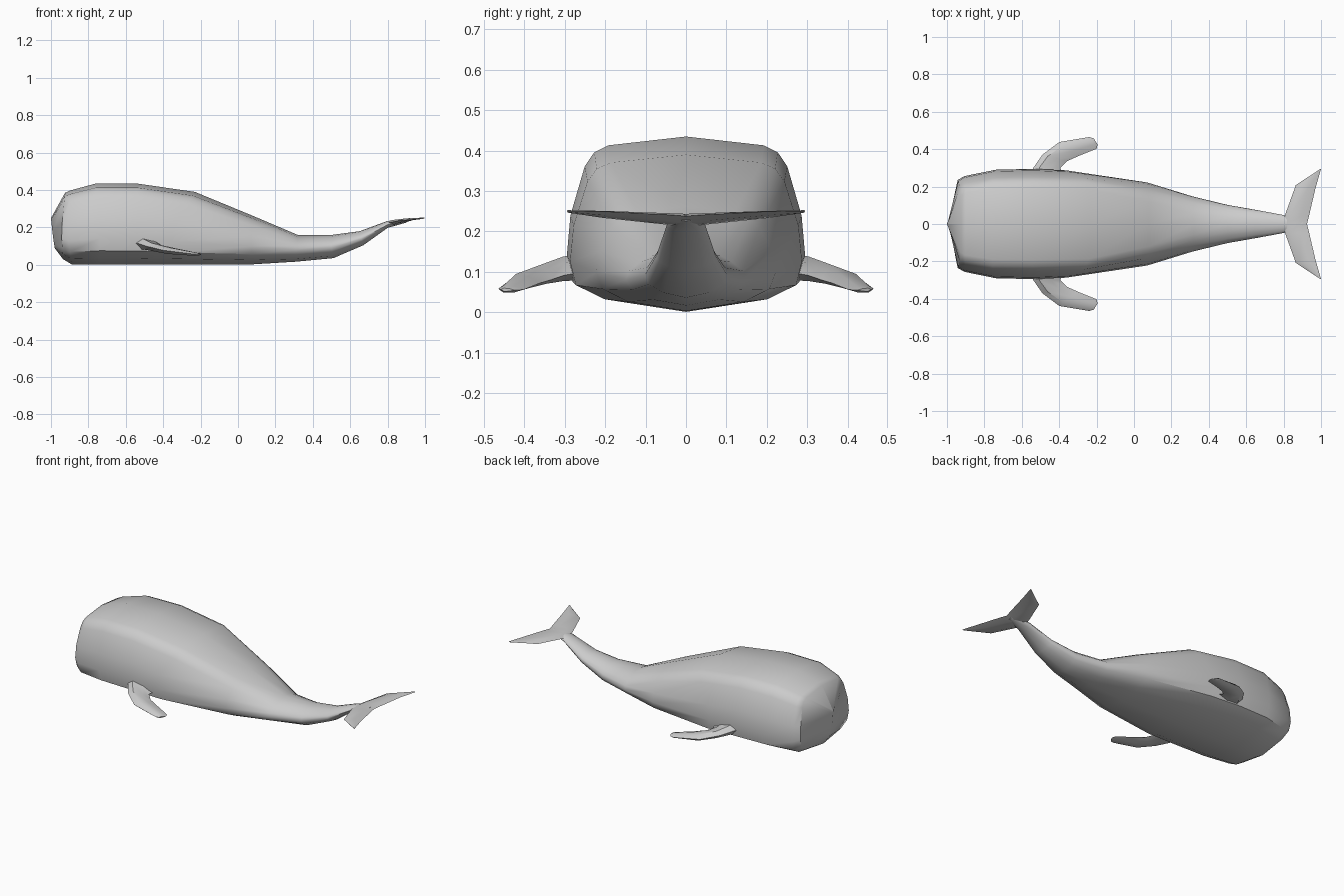
import bpy, bmesh, math

if "Cube" in bpy.data.objects:
    bpy.data.objects.remove(bpy.data.objects["Cube"])


def loft(name, rings, mirror=False):
    """Skin a list of closed rings, cap both ends."""
    bm = bmesh.new()
    vr = [[bm.verts.new(p) for p in r] for r in rings]
    n = len(vr[0])
    for a, b in zip(vr, vr[1:]):
        for i in range(n):
            j = (i + 1) % n
            bm.faces.new((a[i], a[j], b[j], b[i]))
    bm.faces.new(vr[0])
    bm.faces.new(vr[-1])
    bmesh.ops.recalc_face_normals(bm, faces=bm.faces)
    me = bpy.data.meshes.new(name)
    bm.to_mesh(me)
    bm.free()
    ob = bpy.data.objects.new(name, me)
    bpy.context.collection.objects.link(ob)
    bpy.ops.object.select_all(action='DESELECT')
    ob.select_set(True)
    bpy.context.view_layer.objects.active = ob
    bpy.ops.object.shade_smooth_by_angle(angle=math.radians(42))
    if mirror:
        m = ob.modifiers.new("mirror", 'MIRROR')
        m.use_axis = (False, True, False)
        m.use_clip = True
    return ob


# Half cross-sections (width fraction, height fraction), top to bottom
BOXY = [(0, 1), (.65, .95), (.77, .91), (.85, .83), (.97, .55), (1, .32), (.95, .17), (.70, .08), (0, 0)]
ROUND = [(0, 1), (.38, .94), (.58, .86), (.77, .75), (.95, .6), (1, .45), (.9, .27), (.55, .1), (0, 0)]


def body_ring(xt, xs, xb, zt, zb, hw, k):
    half = []
    for (u0, v0), (u1, v1) in zip(BOXY, ROUND):
        u, v = u0 + (u1 - u0) * k, v0 + (v1 - v0) * k
        x = xs + (xt - xs) * (v - .4) / .6 if v > .4 else xs + (xb - xs) * (.4 - v) / .4
        half.append((x, u * hw, zb + v * (zt - zb)))
    return half + [(x, -y, z) for x, y, z in half[-2:0:-1]]


# Body: x at top, side, bottom; z top, z bottom; half width; roundness
stations = [
    (-1.0, -.99, -.98, .25, .09, .004, 0),
    (-.925, -.945, -.935, .385, .03, .235, 0),
    (-.90, -.91, -.89, .397, .003, .256, 0),
    (-.76, -.74, -.74, .435, .002, .29, 0),
    (-.54, -.54, -.54, .435, .001, .295, 0),
    (-.23, -.38, -.30, .39, .001, .287, 0),
    (.08, .07, .08, .262, .003, .222, .4),
    (.32, .31, .31, .16, .017, .148, 1),
    (.50, .50, .51, .16, .036, .102, 1),
    (.65, .66, .67, .18, .105, .074, 1),
    (.80, .80, .80, .235, .198, .048, 1),
    (.90, .90, .90, .243, .226, .02, 1),
]
loft("whale_body", [body_ring(*s) for s in stations])


def fin_ring(le, te, t):
    """Thin six-sided section between a leading and a trailing point."""
    def at(f, dz):
        return tuple(a + (b - a) * f + (dz if i == 2 else 0) for i, (a, b) in enumerate(zip(le, te)))
    return [at(0, 0), at(.22, t), at(.65, t * .8), at(1, 0), at(.65, -t * .8), at(.22, -t)]


# Flippers
flipper = [
    ((-.57, .25, .118), (-.37, .25, .10), .034),
    ((-.535, .305, .115), (-.395, .30, .092), .028),
    ((-.49, .37, .10), (-.36, .335, .08), .021),
    ((-.40, .438, .078), (-.30, .362, .072), .018),
    ((-.24, .465, .058), (-.20, .402, .056), .009),
    ((-.215, .458, .056), (-.195, .425, .055), .004),
]
loft("flippers", [fin_ring(*s) for s in flipper], mirror=True)

# Tail flukes, lofted across from one tip to the other
fluke = [
    ((.795, .0, .222), (.925, .0, .238), .014),
    ((.81, .055, .226), (.935, .04, .241), .012),
    ((.865, .208, .238), (.97, .19, .249), .007),
    ((.99, .29, .249), (1.0, .295, .251), .003),
]
left = [fin_ring(*s) for s in fluke]
right = [[(x, -y, z) for x, y, z in r] for r in left[:0:-1]]
loft("tail_flukes", right + left)
